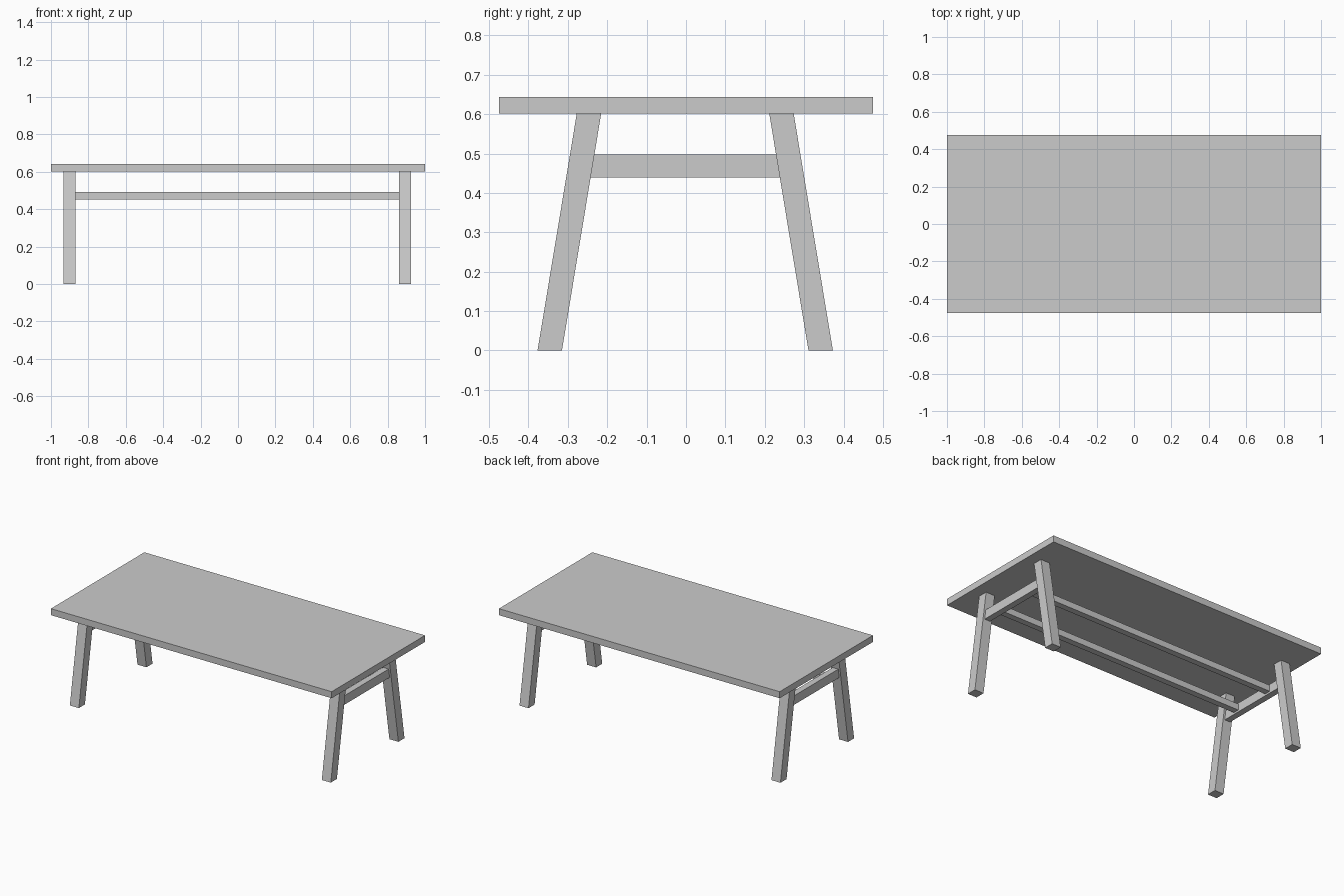
import bpy

if "Cube" in bpy.data.objects:
    bpy.data.objects.remove(bpy.data.objects["Cube"])

LEG_W = 0.064      # leg thickness along x
RAIL_W = 0.04      # cross rail thickness along x
LEG_H = 0.601      # underside of the top
Y_OFF = -0.002     # frame sits slightly off centre
END_X = (("left", -0.902), ("right", 0.893))


def prism(name, profile, x0, x1):
    """Extrude a convex (y, z) profile, listed anticlockwise from +x, along x."""
    n = len(profile)
    verts = [(x, y, z) for x in (x0, x1) for y, z in profile]
    faces = [tuple(reversed(range(n))), tuple(range(n, 2 * n))]
    faces += [(i, (i + 1) % n, n + (i + 1) % n, n + i) for i in range(n)]
    mesh = bpy.data.meshes.new(name)
    mesh.from_pydata(verts, [], faces)
    obj = bpy.data.objects.new(name, mesh)
    bpy.context.collection.objects.link(obj)
    return obj


def rect(y0, y1, z0, z1):
    return [(y0, z0), (y1, z0), (y1, z1), (y0, z1)]


def leg_inner(z):
    """Distance from the centre to the inner leg face at height z."""
    return 0.313 - 0.0995 * z / LEG_H


# Table top
prism("table_top", rect(-0.475, 0.475, LEG_H, 0.643), -1, 1)

for side, cx in END_X:
    # Splayed legs, cut level at the floor and the top
    for row, s in (("front", -1), ("back", 1)):
        lo, hi = leg_inner(0), leg_inner(LEG_H)
        prof = [(lo, 0), (lo + 0.062, 0), (hi + 0.062, LEG_H), (hi, LEG_H)]
        prof = [(s * y + Y_OFF, z) for y, z in prof][::s]
        prism(f"{row}_{side}_leg", prof, cx - LEG_W / 2, cx + LEG_W / 2)

    # Cross rail with ends matching the leg slope
    z0, z1 = 0.439, 0.497
    a, b = leg_inner(z0), leg_inner(z1)
    prof = [(y + Y_OFF, z) for y, z in ((-a, z0), (a, z0), (b, z1), (-b, z1))]
    prism(f"{side}_cross_rail", prof, cx - RAIL_W / 2, cx + RAIL_W / 2)

# Two long stretchers between the cross rails
for row, y in (("front", -0.14), ("back", 0.14)):
    y += Y_OFF
    prism(f"{row}_stretcher", rect(y - 0.02, y + 0.02, 0.451, 0.491),
          END_X[0][1] + RAIL_W / 2, END_X[1][1] - RAIL_W / 2)
